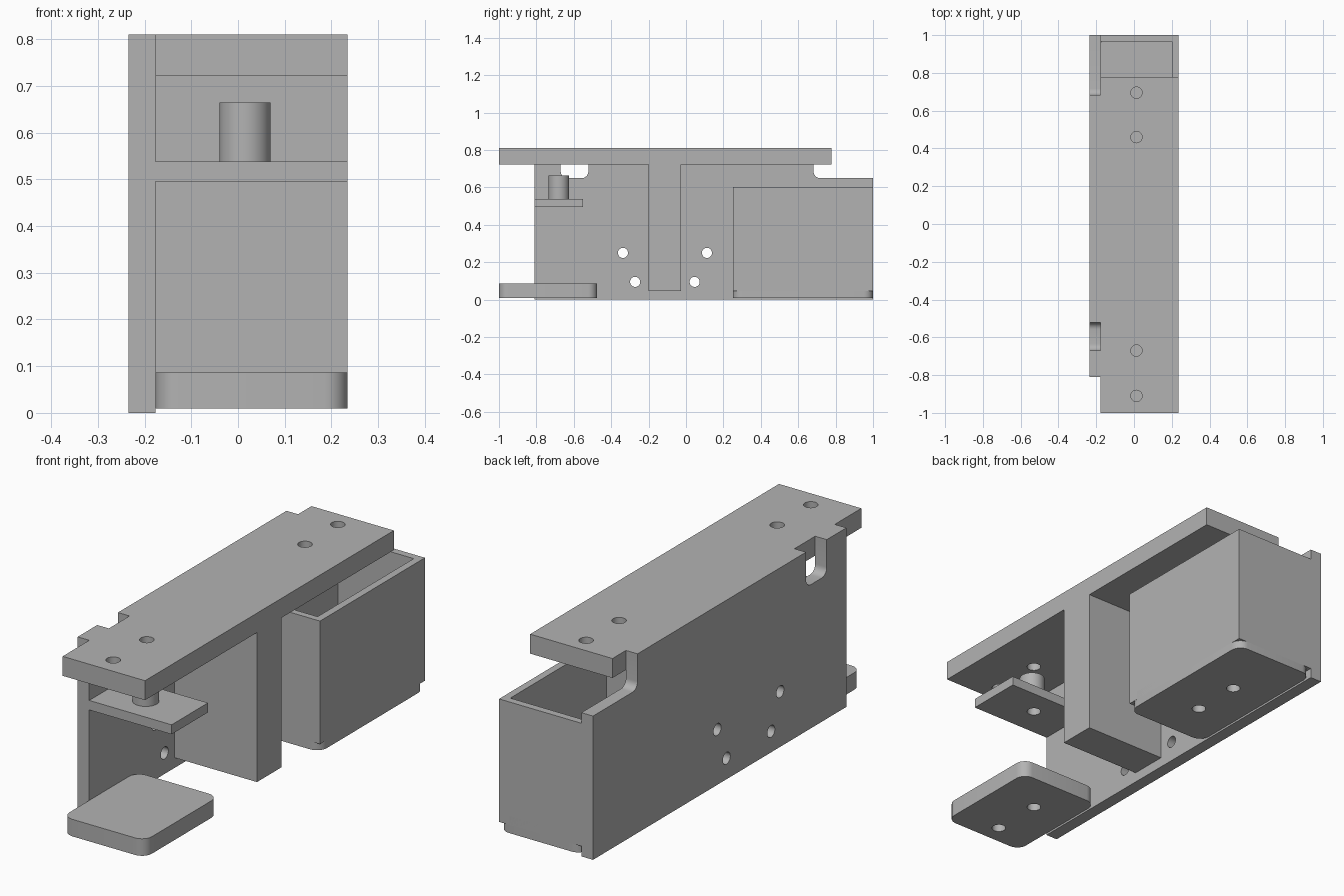
import bpy
import bmesh
from math import cos, sin, pi, radians
from mathutils import Vector

cube = bpy.data.objects.get("Cube")
if cube:
    bpy.data.objects.remove(cube, do_unlink=True)

grey = bpy.data.materials.new("plain grey")
grey.use_nodes = True
grey.diffuse_color = (0.45, 0.45, 0.45, 1)
grey.node_tree.nodes["Principled BSDF"].inputs["Base Color"].default_value = grey.diffuse_color

INNER, OUTER, SIDE = -0.177, 0.235, -0.235   # x of wall face, open edge, wall back
HOLE_X = 0.013
HOLE_R = 0.03


def rect(a0, b0, a1, b1, r=0.0, steps=6):
    """Rectangle outline, optionally with rounded corners."""
    if not r:
        return [(a0, b0), (a1, b0), (a1, b1), (a0, b1)]
    centres = [(a1 - r, b1 - r), (a0 + r, b1 - r), (a0 + r, b0 + r), (a1 - r, b0 + r)]
    return [(ca + r * cos((q + i / steps) * pi / 2), cb + r * sin((q + i / steps) * pi / 2))
            for q, (ca, cb) in enumerate(centres) for i in range(steps + 1)]


def circle(a, b, r, n=32):
    return [(a + r * cos(2 * pi * i / n), b + r * sin(2 * pi * i / n)) for i in range(n)]


def prism(name, outline, lo, hi, axis="z"):
    """Extrude an outline along z (xy outline) or along x (yz outline)."""
    bm = bmesh.new()
    place = (lambda a, b: (a, b, lo)) if axis == "z" else (lambda a, b: (lo, a, b))
    face = bm.faces.new([bm.verts.new(place(a, b)) for a, b in outline])
    move = Vector((0, 0, hi - lo)) if axis == "z" else Vector((hi - lo, 0, 0))
    new = bmesh.ops.extrude_face_region(bm, geom=[face])["geom"]
    bmesh.ops.translate(bm, vec=move, verts=[v for v in new if isinstance(v, bmesh.types.BMVert)])
    bmesh.ops.recalc_face_normals(bm, faces=bm.faces)
    mesh = bpy.data.meshes.new(name)
    bm.to_mesh(mesh)
    bm.free()
    mesh.materials.append(grey)
    obj = bpy.data.objects.new(name, mesh)
    bpy.context.collection.objects.link(obj)
    return obj


def cut(obj, cutters):
    """Subtract the cutters, then discard them."""
    for c in cutters:
        c.hide_render = True
        mod = obj.modifiers.new("cut", "BOOLEAN")
        mod.operation = "DIFFERENCE"
        mod.solver = "EXACT"
        mod.object = c
    graph = bpy.context.evaluated_depsgraph_get()
    mesh = bpy.data.meshes.new_from_object(obj.evaluated_get(graph))
    obj.modifiers.clear()
    obj.data = mesh
    for c in cutters:
        bpy.data.objects.remove(c, do_unlink=True)
    return obj


def drill(ys, lo, hi):
    return [prism("drill", circle(HOLE_X, y, HOLE_R), lo, hi) for y in ys]


FRONT_HOLES = (-0.91, -0.67)
REAR_HOLES = (0.46, 0.695)

# Tall side wall with a slot, a stepped rear corner and four cross holes
wall_cuts = [prism("slot", rect(-0.67, 0.65, -0.522, 0.95, 0.035), -0.3, -0.1, "x"),
             prism("step", rect(0.682, 0.65, 1.2, 0.95, 0.035), -0.3, -0.1, "x")]
for y, z in [(-0.337, 0.25), (-0.272, 0.095), (0.112, 0.25), (0.046, 0.095)]:
    wall_cuts.append(prism("drill", circle(y, z, 0.027), -0.3, -0.1, "x"))
parts = [cut(prism("side_wall", rect(-0.81, 0, 1, 0.81), SIDE, INNER, "x"), wall_cuts)]

# Top plate with through holes
parts.append(cut(prism("top_plate", rect(INNER, -1, OUTER, 0.778), 0.722, 0.81),
                 drill(FRONT_HOLES + REAR_HOLES, 0.6, 0.9)))

# Central rib under the top plate
parts.append(prism("centre_rib", rect(INNER, -0.2, OUTER, -0.026), 0.046, 0.722))

# Small shelf carrying a round post
parts.append(cut(prism("shelf", rect(INNER, -0.81, OUTER, -0.55), 0.495, 0.538),
                 drill(FRONT_HOLES[1:], 0.4, 0.6)))
parts.append(prism("shelf_post", circle(0.015, -0.68, 0.055, 48), 0.538, 0.665))

# Open-topped rear box, its inner side closed by the wall
parts.append(cut(prism("rear_box", rect(INNER, 0.25, OUTER, 1), 0.046, 0.602),
                 [prism("cavity", rect(INNER - 0.1, 0.28, OUTER - 0.033, 0.967), 0, 0.8)]))

# Rounded pads below, drilled from underneath
for name, y0, y1, holes in [("front_pad", -1, -0.475, FRONT_HOLES),
                            ("rear_pad", 0.25, 1, REAR_HOLES)]:
    pad = prism(name, rect(INNER, y0, OUTER, y1, 0.05, 8), 0.009, 0.086)
    parts.append(cut(pad, drill(holes, -0.1, 0.07)))

# Smooth the round surfaces, keep the edges crisp
bpy.ops.object.select_all(action="DESELECT")
for p in parts:
    p.select_set(True)
bpy.context.view_layer.objects.active = parts[0]
bpy.ops.object.shade_smooth_by_angle(angle=radians(30))
